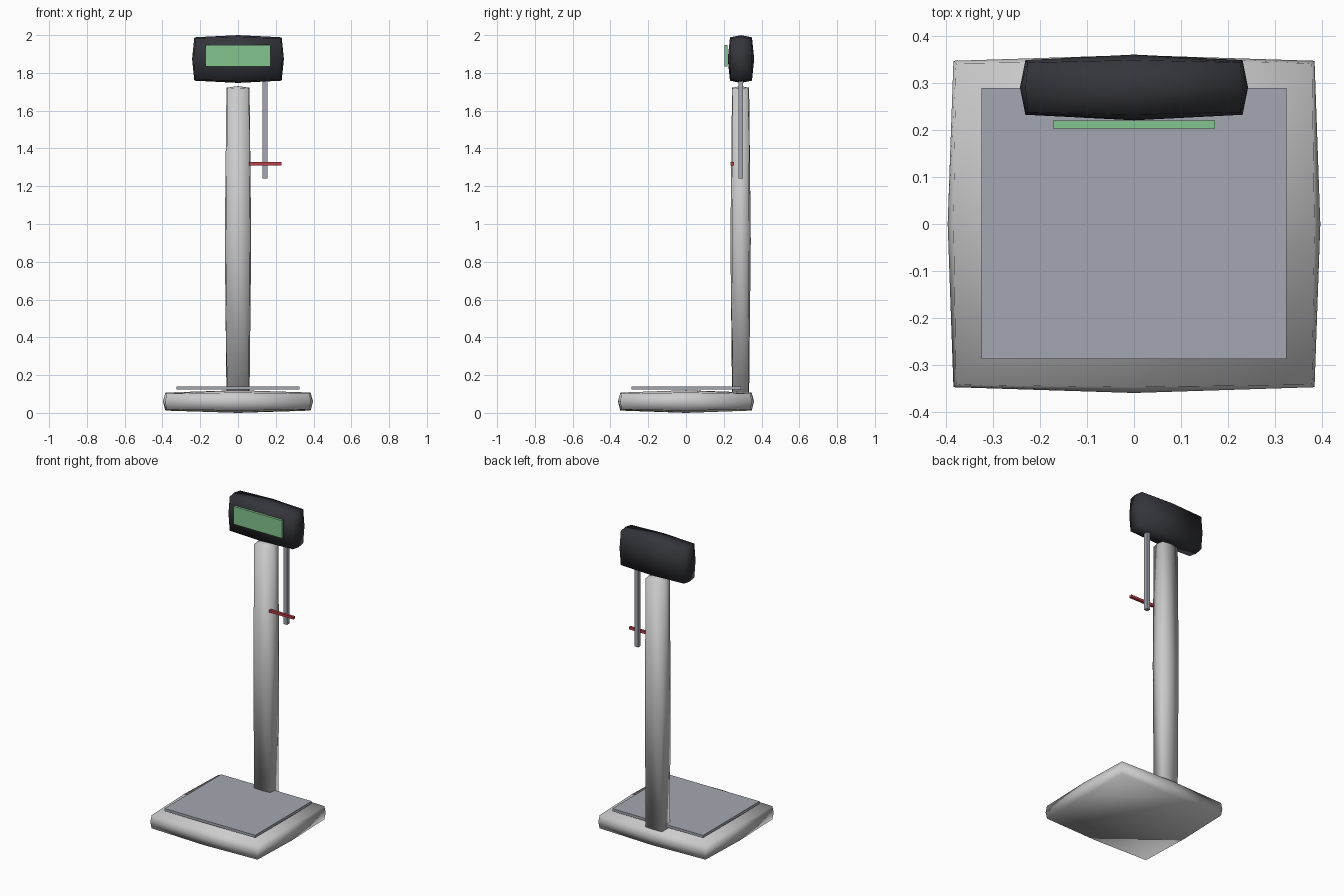
import bpy, bmesh
from mathutils import Vector

if "Cube" in bpy.data.objects:
    bpy.data.objects.remove(bpy.data.objects["Cube"])


def material(name, rgb):
    m = bpy.data.materials.new(name)
    m.diffuse_color = (*rgb, 1)
    m.use_nodes = True
    m.node_tree.nodes["Principled BSDF"].inputs["Base Color"].default_value = m.diffuse_color
    return m


def box(name, lo, hi, mat=None, radius=0.0):
    """Box between two corners; a radius gives the softly pillowed version."""
    lo, hi = Vector(lo), Vector(hi)
    half, mid = (hi - lo) / 2, (hi + lo) / 2
    bm = bmesh.new()
    bmesh.ops.create_cube(bm, size=2)
    if radius:
        bmesh.ops.subdivide_edges(bm, edges=bm.edges[:], cuts=1, use_grid_fill=True)
    for v in bm.verts:
        if radius:
            # round the one-cut grid: inner box plus a normalised offset
            sign = Vector([round(c) for c in v.co])
            inner = Vector([s * (h - radius) for s, h in zip(sign, half)])
            v.co = mid + inner + sign.normalized() * radius
        else:
            v.co = mid + Vector([c * h for c, h in zip(v.co, half)])
    for f in bm.faces:
        f.smooth = radius > 0
    mesh = bpy.data.meshes.new(name)
    bm.to_mesh(mesh)
    bm.free()
    ob = bpy.data.objects.new(name, mesh)
    bpy.context.collection.objects.link(ob)
    if mat:
        mesh.materials.append(mat)
    return ob


black = material("black_plastic", (0.035, 0.036, 0.045))
green = material("display_green", (0.23, 0.56, 0.28))
red = material("pointer_red", (0.5, 0.05, 0.07))
steel = material("plate_grey", (0.37, 0.39, 0.44))
light = material("body_grey", (0.6, 0.6, 0.63))

# Base and standing plate
box("base", (-0.397, -0.36, 0), (0.397, 0.36, 0.12), light, 0.042)
box("standing_plate", (-0.325, -0.288, 0.123), (0.325, 0.29, 0.14), steel)

# Column
box("column", (-0.07, 0.235, 0.09), (0.07, 0.343, 1.73), light, 0.03)

# Display head and screen
box("display_head", (-0.243, 0.221, 1.747), (0.243, 0.361, 2.0), black, 0.04)
box("display_screen", (-0.173, 0.203, 1.833), (0.173, 0.22, 1.948), green)

# Height rod with pointer
box("height_rod", (0.13, 0.278, 1.24), (0.156, 0.303, 1.765), steel)
box("height_pointer", (0.058, 0.236, 1.311), (0.231, 0.253, 1.327), red)
